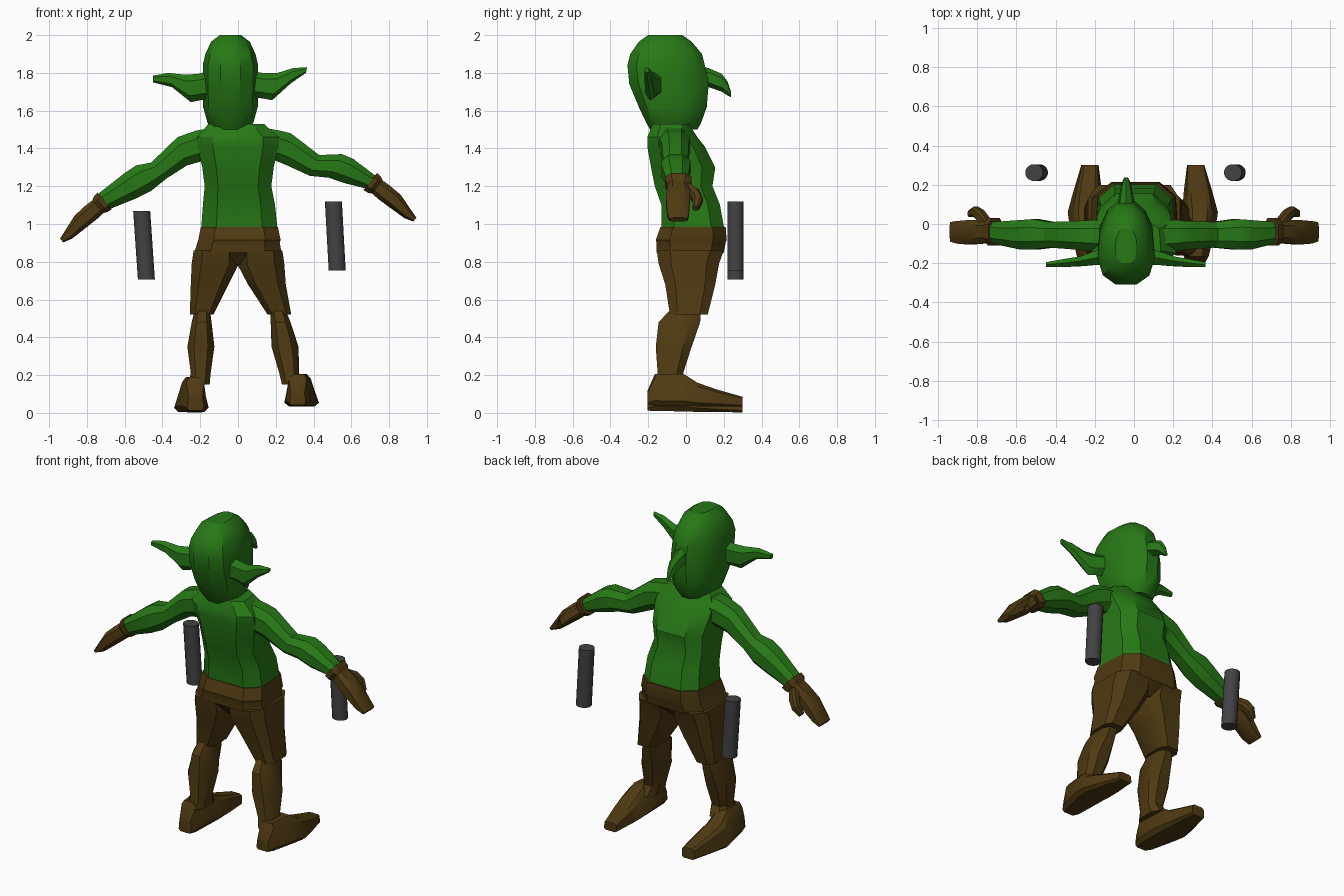
import bpy, bmesh, math
from mathutils import Vector as V


def material(name, rgb):
    m = bpy.data.materials.new(name)
    m.diffuse_color = (*rgb, 1)
    return m


GREEN = material("green skin", (0.020, 0.190, 0.008))
BROWN = material("brown leather", (0.078, 0.042, 0.006))
GREY = material("dark grey", (0.055, 0.055, 0.058))


def ring(c, u, v, n=8, e=0.7, taper=0.0):
    """Rounded-box cross-section; taper narrows u towards +v."""
    pts = []
    for i in range(n):
        t = 2 * math.pi * (i + 0.5) / n
        pts.append([math.copysign(abs(f) ** e, f) for f in (math.cos(t), math.sin(t))])
    ma, mb = max(p[0] for p in pts), max(p[1] for p in pts)
    return [c + u * (a / ma) * (1 - taper * (b / mb + 1) / 2) + v * (b / mb) for a, b in pts]


def flat(x0, x1, y0, y1, z, **k):
    """Horizontal section."""
    return ring(V(((x0 + x1) / 2, (y0 + y1) / 2, z)), V(((x1 - x0) / 2, 0, 0)),
                V((0, (y1 - y0) / 2, 0)), **k)


def limb(xt, zt, xl, zl, y0, y1, **k):
    """Section across a sideways limb, from its upper to its lower edge point."""
    yc = (y0 + y1) / 2
    return ring(V(((xt + xl) / 2, yc, (zt + zl) / 2)), V((0, (y1 - y0) / 2, 0)),
                V(((xt - xl) / 2, 0, (zt - zl) / 2)), **k)


def upright(y, x0, x1, z0, z1, **k):
    """Section facing forward."""
    return ring(V(((x0 + x1) / 2, y, (z0 + z1) / 2)), V(((x1 - x0) / 2, 0, 0)),
                V((0, 0, (z1 - z0) / 2)), **k)


def loft(name, rings, mat, angle=32):
    bm = bmesh.new()
    rows = [[bm.verts.new(p) for p in r] for r in rings]
    n = len(rows[0])
    for a, b in zip(rows, rows[1:]):
        for i in range(n):
            j = (i + 1) % n
            bm.faces.new((a[i], a[j], b[j], b[i]))
    bm.faces.new(rows[0])
    bm.faces.new(rows[-1])
    bmesh.ops.recalc_face_normals(bm, faces=bm.faces)
    me = bpy.data.meshes.new(name)
    bm.to_mesh(me)
    bm.free()
    me.materials.append(mat)
    ob = bpy.data.objects.new(name, me)
    bpy.context.collection.objects.link(ob)
    bpy.ops.object.select_all(action='DESELECT')
    ob.select_set(True)
    bpy.context.view_layer.objects.active = ob
    bpy.ops.object.shade_smooth_by_angle(angle=math.radians(angle))
    return ob


# head, narrower towards the face
loft("head", [flat(*s, n=12, e=0.85, taper=t) for s, t in [
    ((-0.14, 0.06, -0.19, 0.06, 1.50), 0.2),
    ((-0.17, 0.09, -0.21, 0.08, 1.535), 0.2),
    ((-0.195, 0.115, -0.25, 0.11, 1.62), 0.2),
    ((-0.20, 0.12, -0.30, 0.12, 1.74), 0.25),
    ((-0.20, 0.12, -0.31, 0.10, 1.84), 0.25),
    ((-0.185, 0.105, -0.295, 0.085, 1.90), 0.25),
    ((-0.15, 0.07, -0.25, 0.03, 1.965), 0.2),
    ((-0.10, 0.02, -0.20, -0.02, 2.00), 0.2)]], GREEN)

# hooked nose
loft("nose", [upright(*s, n=6, e=0.9, taper=0.4) for s in [
    (0.06, -0.095, 0.015, 1.70, 1.84), (0.12, -0.085, 0.005, 1.725, 1.825),
    (0.19, -0.07, -0.01, 1.70, 1.795), (0.22, -0.06, -0.02, 1.68, 1.755),
    (0.238, -0.05, -0.03, 1.672, 1.70)]], GREEN)

# pointed ears, swept back
ears = {"left_ear": [(-0.15, 1.81, -0.15, 1.66, -0.21, -0.12), (-0.21, 1.795, -0.20, 1.655, -0.21, -0.14),
                     (-0.28, 1.79, -0.25, 1.645, -0.215, -0.165), (-0.37, 1.80, -0.35, 1.725, -0.22, -0.18),
                     (-0.45, 1.785, -0.45, 1.75, -0.22, -0.195)],
        "right_ear": [(0.07, 1.81, 0.07, 1.67, -0.21, -0.12), (0.13, 1.80, 0.13, 1.665, -0.21, -0.14),
                      (0.21, 1.80, 0.18, 1.655, -0.215, -0.165), (0.29, 1.825, 0.28, 1.745, -0.22, -0.18),
                      (0.365, 1.83, 0.36, 1.80, -0.22, -0.195)]}
for name, secs in ears.items():
    loft(name, [limb(*s, n=6, e=0.9) for s in secs], GREEN)

# torso with a rounded belly
loft("torso", [flat(*s, n=8, e=0.6, taper=t) for s, t in [
    ((-0.20, 0.215, -0.13, 0.205, 0.96), 0.1), ((-0.19, 0.20, -0.13, 0.18, 1.10), 0.1),
    ((-0.18, 0.18, -0.165, 0.14, 1.20), 0.1), ((-0.195, 0.195, -0.185, 0.155, 1.30), 0.15),
    ((-0.225, 0.225, -0.205, 0.10, 1.41), 0.2), ((-0.225, 0.225, -0.205, 0.06, 1.46), 0.2),
    ((-0.16, 0.14, -0.175, 0.015, 1.53), 0.1)]], GREEN)

# arms
arms = {"left_arm": [(-0.10, 1.515, -0.12, 1.32, -0.15, 0.02), (-0.22, 1.495, -0.20, 1.33, -0.14, 0.02),
                     (-0.32, 1.46, -0.27, 1.31, -0.13, 0.015), (-0.46, 1.325, -0.38, 1.24, -0.12, 0.01),
                     (-0.54, 1.31, -0.46, 1.175, -0.13, 0.025), (-0.60, 1.27, -0.54, 1.135, -0.13, 0.02),
                     (-0.74, 1.16, -0.69, 1.075, -0.10, 0.01)],
        "right_arm": [(0.10, 1.515, 0.12, 1.32, -0.15, 0.02), (0.22, 1.495, 0.20, 1.335, -0.14, 0.02),
                      (0.28, 1.48, 0.26, 1.31, -0.13, 0.015), (0.43, 1.365, 0.38, 1.255, -0.12, 0.01),
                      (0.55, 1.37, 0.48, 1.245, -0.13, 0.025), (0.61, 1.345, 0.57, 1.215, -0.13, 0.02),
                      (0.735, 1.25, 0.69, 1.185, -0.10, 0.01)]}
for name, secs in arms.items():
    loft(name, [limb(*s, e=0.85) for s in secs], GREEN)

# gloves: flared cuff, mitten and thumb, placed along each forearm
for side, o, d in [("left", V((-0.715, 0, 1.115)), V((-0.76, 0, -0.65))),
                   ("right", V((0.71, 0, 1.218)), V((0.78, 0, -0.62)))]:
    d.normalize()
    up = V((-d.z * math.copysign(1, d.x), 0, abs(d.x)))

    def cross(t, h, y0, y1, drop=0.0, e=0.7):
        c = o + d * t - up * drop + V((0, (y0 + y1) / 2, 0))
        return ring(c, V((0, (y1 - y0) / 2, 0)), up * h, 8, e)

    loft(side + "_glove_cuff", [cross(-0.012, 0.058, -0.11, 0.03), cross(0.015, 0.055, -0.11, 0.03),
                                cross(0.04, 0.042, -0.09, 0.015)], BROWN)
    loft(side + "_glove", [cross(0.0, 0.042, -0.09, 0.015), cross(0.08, 0.047, -0.10, 0.02),
                           cross(0.16, 0.044, -0.105, 0.02), cross(0.25, 0.028, -0.10, 0.015, 0.012),
                           cross(0.298, 0.013, -0.09, 0.01, 0.012)], BROWN)
    loft(side + "_thumb", [cross(0.03, 0.03, -0.04, 0.02), cross(0.08, 0.032, 0.0, 0.07),
                           cross(0.13, 0.027, 0.035, 0.09, 0.01), cross(0.185, 0.015, 0.035, 0.07, 0.025)], BROWN)

# trousers: hips and waistband
loft("hips", [flat(*s, e=0.55, taper=0.1) for s in [
    (-0.20, 0.215, -0.135, 0.21, 0.985), (-0.215, 0.23, -0.16, 0.215, 0.915),
    (-0.22, 0.225, -0.155, 0.21, 0.90), (-0.235, 0.235, -0.155, 0.20, 0.85),
    (-0.20, 0.20, -0.10, 0.13, 0.785)]], BROWN)


def leg_x(side, x0, x1, z):
    """Mirror a leg section; the right leg is splayed a little wider below the hip."""
    if side == "left":
        return x0, x1
    dx = 0.09 * min(1, max(0, 1 - (z - 0.1) / 0.6))
    return -x1 + dx, -x0 + dx


for side, lift in (("left", 0.0), ("right", 0.03)):
    # trouser leg
    loft(side + "_trouser_leg", [flat(*leg_x(side, a, b, z), y0, y1, z, e=0.6) for a, b, y0, y1, z in [
        (-0.235, 0.0, -0.155, 0.20, 0.86), (-0.245, 0.005, -0.145, 0.175, 0.79),
        (-0.25, -0.05, -0.11, 0.155, 0.68), (-0.255, -0.13, -0.085, 0.115, 0.52)]], BROWN)
    # lower leg
    loft(side + "_calf", [flat(*leg_x(side, a, b, z), y0, y1, z, e=0.75) for a, b, y0, y1, z in [
        (-0.225, -0.15, -0.07, 0.08, 0.56), (-0.245, -0.14, -0.145, 0.075, 0.48),
        (-0.268, -0.125, -0.16, 0.03, 0.35), (-0.25, -0.145, -0.15, -0.015, 0.21),
        (-0.265, -0.15, -0.17, 0.02, 0.15)]], BROWN)
    # long flat foot, wide at the ball
    loft(side + "_foot", [upright(y, *leg_x(side, a, b, 0), z0 + lift, z1 + lift * 0.5, e=0.4, taper=t)
                          for y, a, b, z0, z1, t in [
        (-0.205, -0.27, -0.18, 0.012, 0.10, 0.2), (-0.165, -0.295, -0.16, 0.01, 0.19, 0.35),
        (-0.01, -0.335, -0.15, 0.008, 0.19, 0.5), (0.06, -0.345, -0.15, 0.005, 0.145, 0.45),
        (0.16, -0.315, -0.16, 0.004, 0.11, 0.3), (0.30, -0.27, -0.18, 0.003, 0.07, 0.1)]], BROWN)

# free-floating rods beside the body
for name, xb, xt, zb in (("left_rod", -0.485, -0.51, 0.705), ("right_rod", 0.525, 0.505, 0.755)):
    loft(name, [flat(x - 0.045, x + 0.045, 0.22, 0.305, z, n=16, e=1)
                for x, z in ((xb, zb), (xt, zb + 0.365))], GREY)
